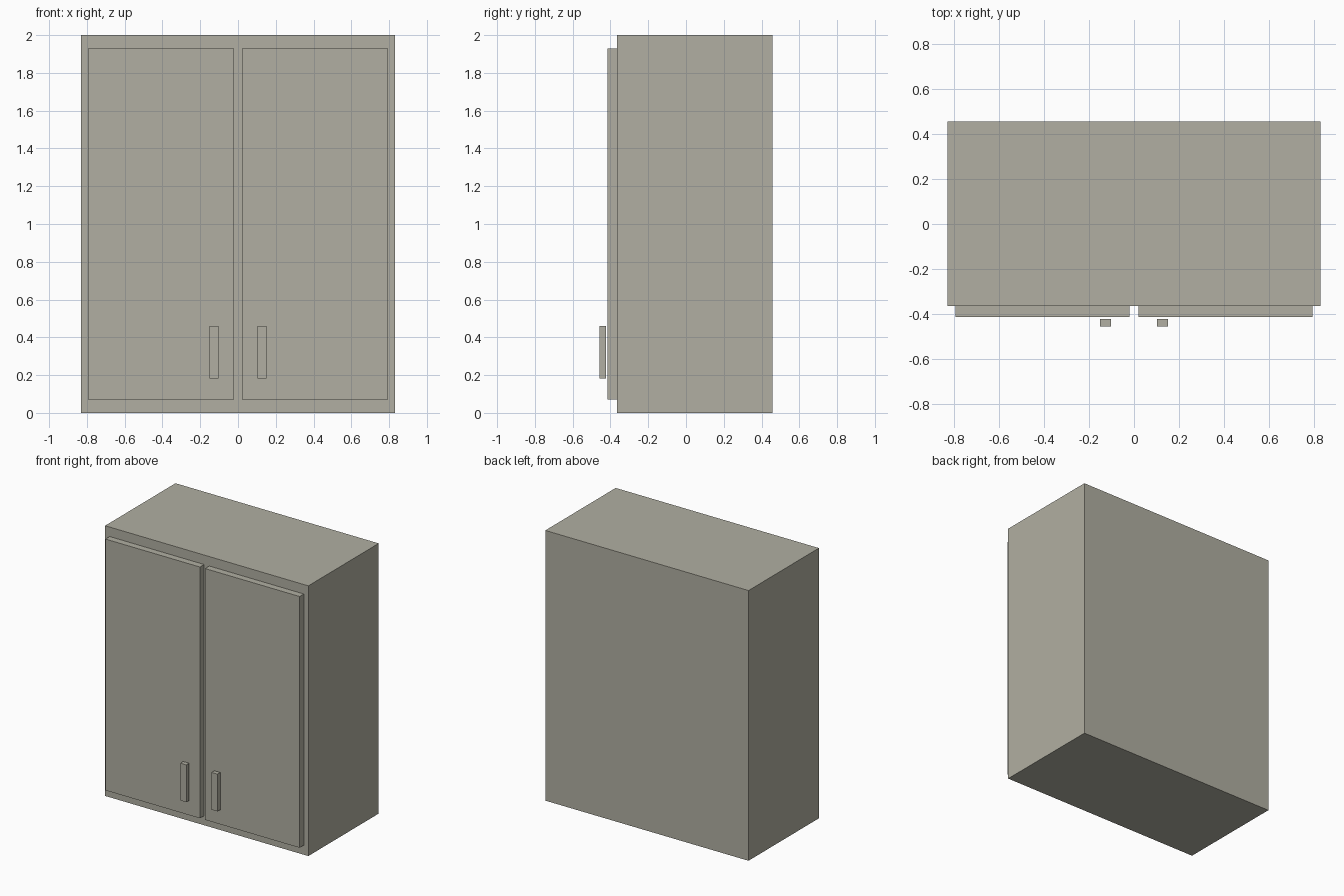
import bpy

if "Cube" in bpy.data.objects:
    bpy.data.objects.remove(bpy.data.objects["Cube"])

# One flat warm grey for everything
grey = bpy.data.materials.new("warm_grey")
grey.diffuse_color = (0.44, 0.43, 0.36, 1.0)
grey.use_nodes = True
grey.node_tree.nodes["Principled BSDF"].inputs["Base Color"].default_value = grey.diffuse_color


def box(name, x, y, z):
    """Axis-aligned box from (min, max) ranges."""
    bpy.ops.mesh.primitive_cube_add(
        size=1, location=[(a + b) / 2 for a, b in (x, y, z)])
    obj = bpy.context.object
    obj.name = name
    obj.scale = [b - a for a, b in (x, y, z)]
    bpy.ops.object.transform_apply(location=False, rotation=False, scale=True)
    obj.data.materials.append(grey)
    return obj


# Cabinet carcass
box("cabinet_body", (-0.832, 0.832), (-0.366, 0.457), (0, 2))

# Paired doors and their floating bar handles
for side, s in (("left", -1), ("right", 1)):
    box(side + "_door", sorted((s * 0.021, s * 0.795)),
        (-0.415, -0.366), (0.07, 1.93))
    box(side + "_handle", sorted((s * 0.103, s * 0.152)),
        (-0.457, -0.424), (0.183, 0.459))
